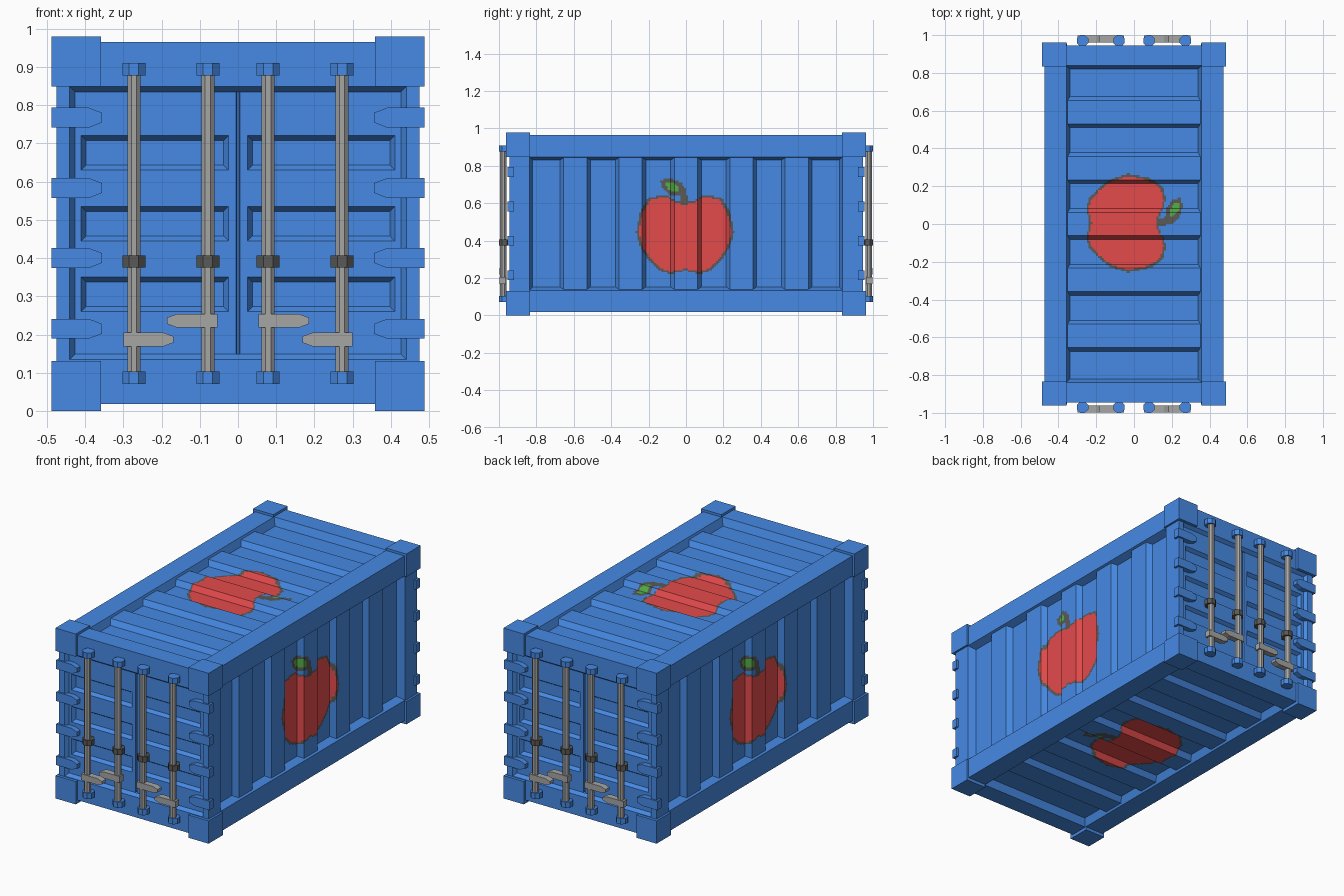
import bpy, bmesh, math
from mathutils import Vector

if "Cube" in bpy.data.objects:
    bpy.data.objects.remove(bpy.data.objects["Cube"])


def material(name, rgb):
    m = bpy.data.materials.new(name)
    m.diffuse_color = (*rgb, 1)
    m.use_nodes = True
    m.node_tree.nodes["Principled BSDF"].inputs["Base Color"].default_value = m.diffuse_color
    return m


BLUE = material("blue paint", (0.062, 0.254, 0.775))
RED = material("red paint", (0.78, 0.07, 0.072))
DARK = material("dark grey", (0.1, 0.1, 0.095))
GREEN = material("leaf green", (0.09, 0.42, 0.06))
GREY = material("grey metal", (0.38, 0.38, 0.378))
X, Y, Z = Vector((1, 0, 0)), Vector((0, 1, 0)), Vector((0, 0, 1))
MID = 0.4915                      # mid height of the body
HX, HY, HZ = 0.475, 0.945, 0.4735  # half sizes of the body


def finish(name, bm, mats):
    me = bpy.data.meshes.new(name)
    bm.to_mesh(me)
    bm.free()
    for m in mats:
        me.materials.append(m)
    ob = bpy.data.objects.new(name, me)
    bpy.context.collection.objects.link(ob)
    return ob


def prism(name, pts, n0, n1, frame, mat):
    """Extrude a 2D outline from n0 to n1 in the frame (origin, U, V, N)."""
    o, u, v, n = frame
    bm = bmesh.new()
    lo = [bm.verts.new(o + u * a + v * b + n * n0) for a, b in pts]
    hi = [bm.verts.new(o + u * a + v * b + n * n1) for a, b in pts]
    bm.faces.new(lo)
    bm.faces.new(hi)
    for i in range(len(pts)):
        j = (i + 1) % len(pts)
        bm.faces.new((lo[i], lo[j], hi[j], hi[i]))
    bmesh.ops.recalc_face_normals(bm, faces=bm.faces)
    return finish(name, bm, [mat])


def rim(bm, frame, a, b, c, d, inset, depth):
    """Flat border a x b with opening c x d and sloped walls down to the floor."""
    o, u, v, n = frame
    loops = []
    for p, q, h in ((a, b, 0), (c, d, 0), (c - inset, d - inset, -depth)):
        loops.append([bm.verts.new(o + u * p * i + v * q * j + n * h)
                      for i, j in ((-1, -1), (1, -1), (1, 1), (-1, 1))])
    for l0, l1 in zip(loops, loops[1:]):
        for i in range(4):
            j = (i + 1) % 4
            bm.faces.new((l0[i], l0[j], l1[j], l1[i]))


def grid(bm, us, vs, place):
    """Grid of quads; returns (face, u centre, v centre)."""
    vt = [[bm.verts.new(place(a, b)) for b in vs] for a in us]
    return [(bm.faces.new((vt[i][j], vt[i + 1][j], vt[i + 1][j + 1], vt[i][j + 1])),
             (us[i] + us[i + 1]) / 2, (vs[j] + vs[j + 1]) / 2)
            for i in range(len(us) - 1) for j in range(len(vs) - 1)]


# Painted apple: outlines and colour rule
half = [(0, .13), (.05, .137), (.09, .162), (.13, .168), (.195, .152), (.24, .08), (.262, -.03),
        (.235, -.12), (.185, -.19), (.13, -.238), (.08, -.253), (0, -.235)]
APPLE = half + [(-a, b) for a, b in half[-2:0:-1]]
STEM = [(-.14, .245), (-.1, .26), (-.03, .24), (0, .2), (.012, .12), (-.03, .12),
        (-.035, .165), (-.09, .17), (-.125, .205)]


def inside(poly, x, y):
    hit = False
    for (x1, y1), (x2, y2) in zip(poly, poly[1:] + poly[:1]):
        if (y1 > y) != (y2 > y) and x < x1 + (y - y1) / (y2 - y1) * (x2 - x1):
            hit = not hit
    return hit


def paint(u, v):
    p, q = u + .075, v - .213
    p, q = p * .87 - q * .5, p * .5 + q * .87
    if (p / .04) ** 2 + (q / .021) ** 2 < 1:
        return 3
    if inside(STEM, u, v):
        return 2
    u += .005
    if inside(APPLE, u / .945, (v + .04) / .945 - .04):
        return 1
    return 2 if inside(APPLE, u, v) else 0


# Corrugated walls, roof and floor
FLOOR, RIB, INSET = 0.042, 0.012, 0.018
OPEN_U, OPEN_V = 0.838, 0.357


def wall(name, frame, half_v, shift):
    o, u, v, n = frame
    bm = bmesh.new()
    rim(bm, frame, HY, half_v, OPEN_U, OPEN_V, INSET, FLOOR)

    def depth(a):
        d = min(abs(a - k * .296) for k in range(-2, 3))
        return RIB + (FLOOR - RIB) * min(1, max(0, (d - .062) / .02))

    def place(a, b):
        if abs(b) == OPEN_V:      # ribs end on the sloped border
            b -= math.copysign(INSET * depth(a) / FLOOR, b)
        return o + u * a + v * b - n * depth(a)

    us = {OPEN_U - INSET, INSET - OPEN_U} | {i / 100 for i in range(-27, 28)}
    us |= {round(k * .296 + e, 4) for k in range(-2, 3) for e in (-.082, -.062, .062, .082)}
    vs = {-OPEN_V, OPEN_V} | {i / 100 for i in range(-28, 28)}
    for f, a, b in grid(bm, sorted(us), sorted(vs), place):
        if abs(a) < .28 and abs(b) < .29:
            f.material_index = paint(a, b + shift)
    finish(name, bm, [BLUE, RED, DARK, GREEN])


C = Z * MID
wall("right_wall", (C + X * HX, Y, Z, X), HZ, .0165)
wall("left_wall", (C - X * HX, -Y, Z, -X), HZ, .0165)
wall("roof", (C + Z * HZ, -Y, X, Z), HX, 0)
wall("underside", (C - Z * HZ, Y, X, -Z), HX, 0)

# Corner castings
for sx in (-1, 1):
    for sy in (-1, 1):
        for z in (0, .848):
            pts = [(sx * a, sy * b) for a, b in ((.358, .833), (.487, .833), (.487, .962), (.358, .962))]
            prism("corner_block", pts, z, z + .131, (Vector(), X, Y, Z), BLUE)


def octagon(cx, cy, r):
    r /= math.cos(math.pi / 8)
    return [(cx + r * math.cos((k + .5) * math.pi / 4), cy + r * math.sin((k + .5) * math.pi / 4))
            for k in range(8)]


# Both door ends, the back being the front turned half round
for end, s in (("front", 1), ("back", -1)):
    u, n = X * s, -Y * s
    frame = (C + n * HY, u, Z, n)
    bm = bmesh.new()
    rim(bm, frame, HX, HZ, .44, .357, .014, .02)
    us = [-.426, -.41, -.025, -.005, .005, .025, .41, .426]
    vs = [z - MID for z in (.1485, .26, .35, .445, .535, .63, .72, .8345)]
    cells = grid(bm, us, vs, lambda a, b: frame[0] + u * a + Z * b - n * .02)
    bm.normal_update()
    # Sunken door panels and the gap between the doors
    panels = [f for i, (f, a, b) in enumerate(cells) if .1 < abs(a) < .4 and i % 7 in (1, 3, 5)]
    gap = [f for f, a, b in cells if abs(a) < .004]
    bmesh.ops.inset_individual(bm, faces=panels, thickness=.018, depth=-.02)
    bmesh.ops.inset_region(bm, faces=gap, thickness=.003, depth=-.015)
    finish(end + "_doors", bm, [BLUE])

    face = (Vector(), u, Z, n)
    plan = (Vector(), u, -n, Z)
    for m in (-1, 1):
        # Hinges
        for z in (.215, .4, .583, .767):
            pts = [(m * a, z + b) for a, b in ((.487, -.026), (.39, -.026), (.356, -.013),
                                               (.356, .013), (.39, .026), (.487, .026))]
            prism(end + "_hinge", pts, .92, .955, face, BLUE)
        # Locking rods with end brackets and collars
        for x in (.079, .272):
            prism(end + "_lock_rod", octagon(m * x, -.977, .017), .09, .89, plan, GREY)
            for z in (.071, .877):
                prism(end + "_rod_bracket", octagon(m * x, -.97, .03), z, z + .033, plan, BLUE)
            prism(end + "_rod_collar", octagon(m * x, -.97, .03), .375, .407, plan, DARK)
        # Handles
        for x0, d, z in ((.054, 1, .236), (.3, -1, .187)):
            pts = [(m * (x0 + d * a), z + b) for a, b in ((0, -.018), (.105, -.018), (.132, -.008),
                                                          (.132, .008), (.105, .018), (0, .018))]
            prism(end + "_handle", pts, .962, .997, face, GREY)
